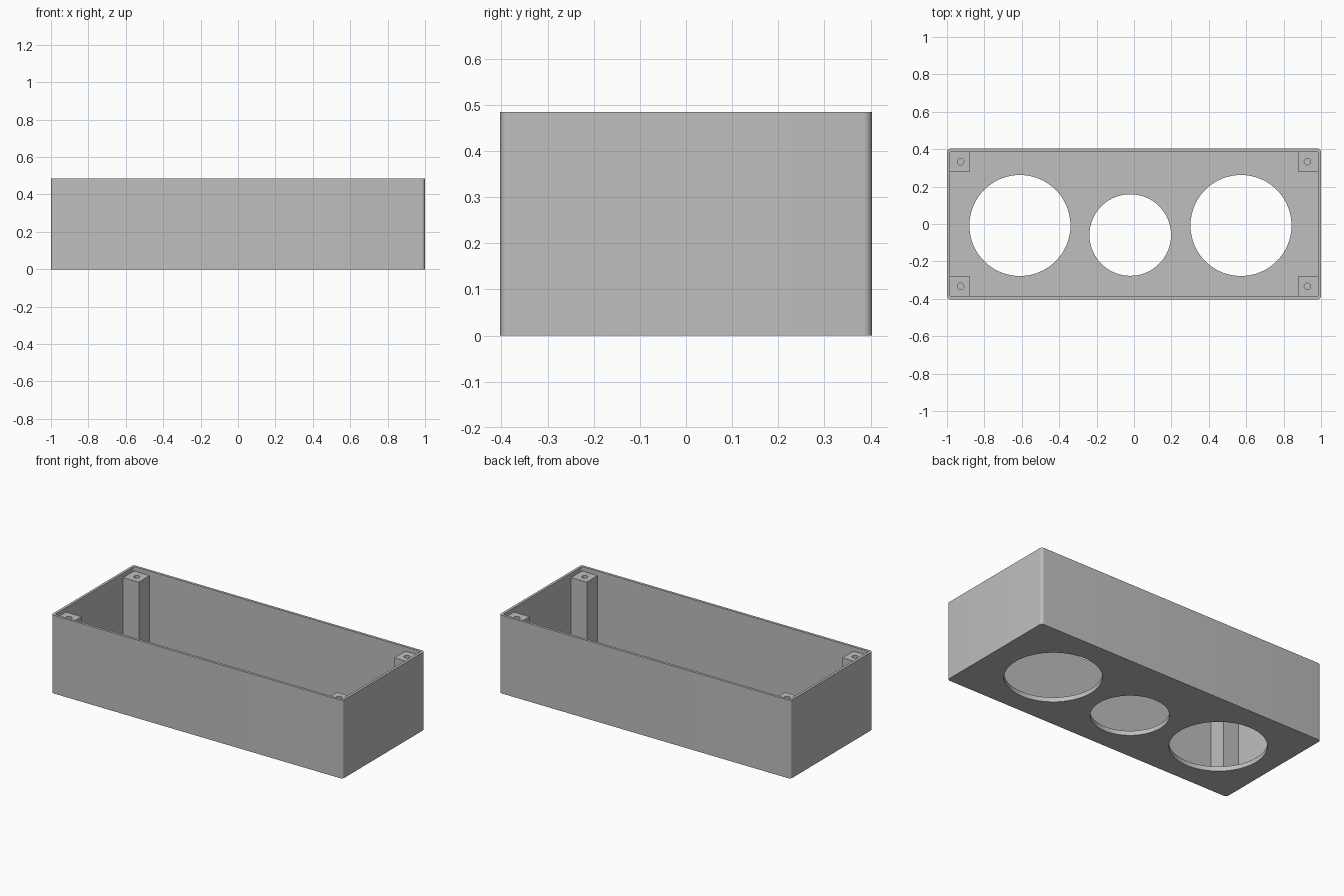
import bpy
import bmesh
import math
from mathutils import Matrix

if "Cube" in bpy.data.objects:
    bpy.data.objects.remove(bpy.data.objects["Cube"], do_unlink=True)

HALF_X, HALF_Y, HEIGHT = 1.0, 0.403, 0.485
WALL, FLOOR = 0.016, 0.028
POST, POST_TOP = 0.107, 0.458
EPS = 0.004  # overlap between joined solids

grey = bpy.data.materials.new("plain grey")
grey.use_nodes = True
colour = (0.52, 0.52, 0.52, 1)
grey.diffuse_color = colour
grey.node_tree.nodes["Principled BSDF"].inputs["Base Color"].default_value = colour


def make_object(name, bm):
    bmesh.ops.recalc_face_normals(bm, faces=bm.faces)
    mesh = bpy.data.meshes.new(name)
    bm.to_mesh(mesh)
    bm.free()
    mesh.materials.append(grey)
    obj = bpy.data.objects.new(name, mesh)
    bpy.context.collection.objects.link(obj)
    return obj


def rounded_block(name, hx, hy, z0, z1, radius, steps=8):
    """Upright block with rounded vertical corners."""
    bm = bmesh.new()
    ring = []
    for corner, (sx, sy) in enumerate([(1, 1), (-1, 1), (-1, -1), (1, -1)]):
        for i in range(steps + 1):
            a = math.pi / 2 * (corner + i / steps)
            ring.append(bm.verts.new((sx * (hx - radius) + radius * math.cos(a),
                                      sy * (hy - radius) + radius * math.sin(a), z0)))
    base = bm.faces.new(ring)
    top = bmesh.ops.extrude_face_region(bm, geom=[base])["geom"]
    bmesh.ops.translate(bm, vec=(0, 0, z1 - z0),
                        verts=[v for v in top if isinstance(v, bmesh.types.BMVert)])
    return make_object(name, bm)


def cylinder(name, x, y, z0, z1, radius, segments):
    bm = bmesh.new()
    bmesh.ops.create_cone(bm, cap_ends=True, segments=segments, radius1=radius,
                          radius2=radius, depth=z1 - z0,
                          matrix=Matrix.Translation((x, y, (z0 + z1) / 2)))
    return make_object(name, bm)


def block(name, x, y, z0, z1, side):
    bm = bmesh.new()
    bmesh.ops.create_cube(bm, size=1,
                          matrix=Matrix.Translation((x, y, (z0 + z1) / 2))
                          @ Matrix.Diagonal((side, side, z1 - z0, 1)))
    return make_object(name, bm)


def combine(target, tool, operation):
    """Apply a boolean and remove the tool object."""
    tool.hide_render = True
    mod = target.modifiers.new("cut", "BOOLEAN")
    mod.operation = operation
    mod.solver = "EXACT"
    mod.object = tool
    bpy.ops.object.select_all(action="DESELECT")
    bpy.context.view_layer.objects.active = target
    target.select_set(True)
    bpy.ops.object.modifier_apply(modifier=mod.name)
    bpy.data.objects.remove(tool, do_unlink=True)


# Open-topped tray
box = rounded_block("enclosure_box", HALF_X, HALF_Y, 0, HEIGHT, 0.018)
combine(box, rounded_block("cavity", HALF_X - WALL, HALF_Y - WALL,
                           FLOOR, HEIGHT + 0.1, 0.008), "DIFFERENCE")

# Round openings through the floor
for x, y, radius in [(-0.61, -0.008, 0.27), (-0.02, -0.059, 0.218), (0.572, -0.008, 0.27)]:
    combine(box, cylinder("opening", x, y, -0.1, 0.1, radius, 96), "DIFFERENCE")

# Corner screw posts with blind pilot holes
for sx in (-1, 1):
    for sy in (-1, 1):
        side = POST + EPS
        x = sx * (HALF_X - WALL + EPS - side / 2)
        y = sy * (HALF_Y - WALL + EPS - side / 2)
        combine(box, block("post", x, y, FLOOR - EPS, POST_TOP, side), "UNION")
        combine(box, cylinder("pilot", sx * 0.927, sy * 0.333,
                              POST_TOP - 0.2, POST_TOP + 0.05, 0.017, 32), "DIFFERENCE")

bpy.ops.object.select_all(action="DESELECT")
bpy.context.view_layer.objects.active = box
box.select_set(True)
bpy.ops.object.shade_smooth_by_angle(angle=math.radians(30))
